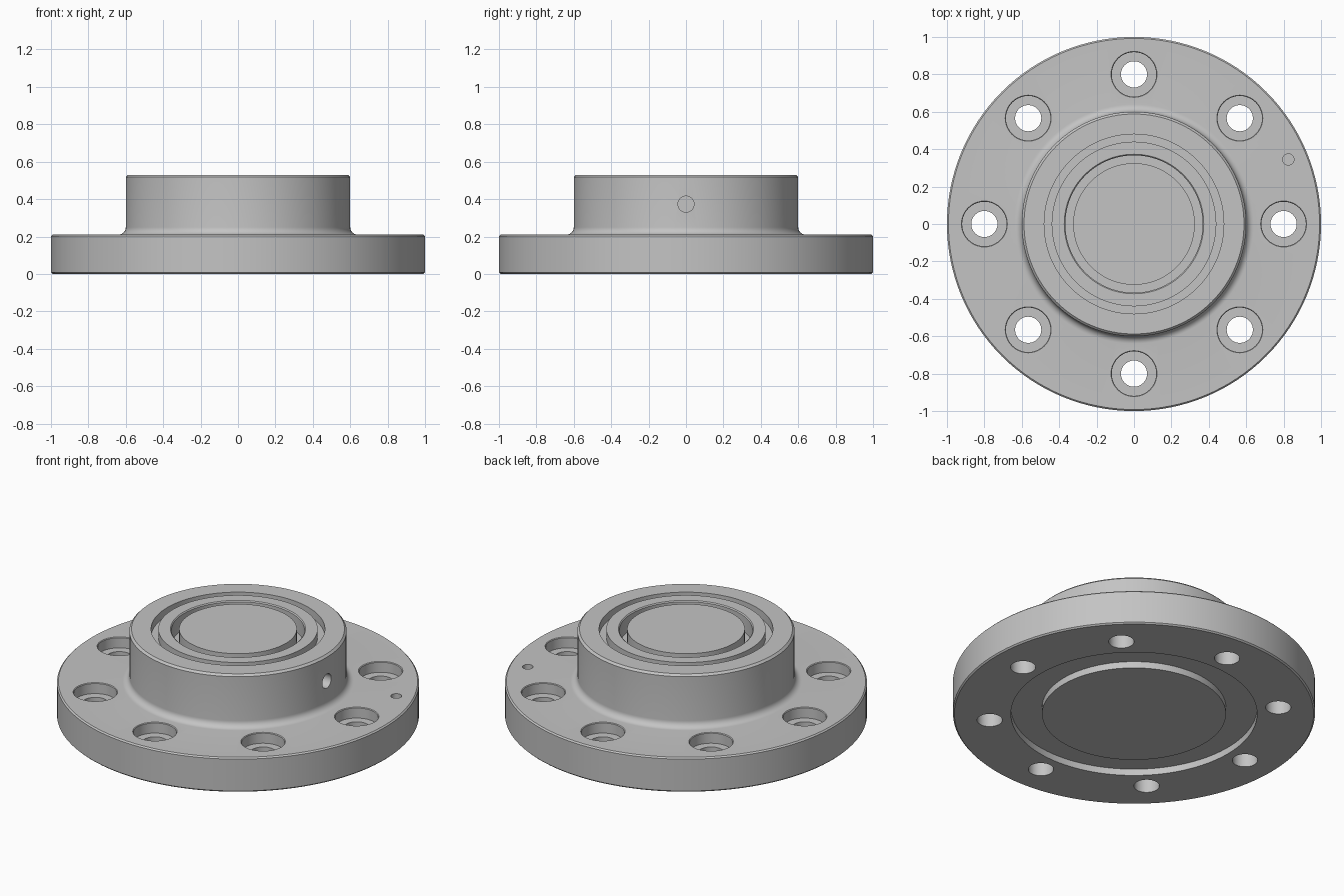
import bpy
import bmesh
from math import cos, sin, pi, radians
from mathutils import Matrix, Vector

if "Cube" in bpy.data.objects:
    bpy.data.objects.remove(bpy.data.objects["Cube"], do_unlink=True)

steel = bpy.data.materials.new("plain_steel_grey")
steel.use_nodes = True
grey = (0.55, 0.55, 0.55, 1)
steel.diffuse_color = grey
steel.node_tree.nodes["Principled BSDF"].inputs["Base Color"].default_value = grey


def lathe(name, profile, steps=128):
    """Revolve (radius, height) points, running axis to axis, around z."""
    bm = bmesh.new()
    verts = [bm.verts.new((r, 0, z)) for r, z in profile]
    edges = [bm.edges.new(pair) for pair in zip(verts, verts[1:])]
    bmesh.ops.spin(bm, geom=verts + edges, cent=(0, 0, 0), axis=(0, 0, 1),
                   angle=2 * pi, steps=steps)
    bmesh.ops.remove_doubles(bm, verts=bm.verts, dist=0.0005)
    bmesh.ops.recalc_face_normals(bm, faces=bm.faces)
    mesh = bpy.data.meshes.new(name)
    bm.to_mesh(mesh)
    bm.free()
    obj = bpy.data.objects.new(name, mesh)
    bpy.context.collection.objects.link(obj)
    mesh.materials.append(steel)
    return obj


def cut(body, profile, matrix):
    """Subtract a small turned cutter, then discard it."""
    cutter = lathe("hole_cutter", profile, 40)
    cutter.hide_render = True
    cutter.matrix_world = matrix
    mod = body.modifiers.new("hole", "BOOLEAN")
    mod.operation = "DIFFERENCE"
    mod.solver = "EXACT"
    mod.object = cutter
    bpy.ops.object.modifier_apply(modifier=mod.name)
    bpy.data.objects.remove(cutter, do_unlink=True)


# Main dimensions
flange_top, hub_top, hub_r = 0.21, 0.53, 0.6
bevel, fillet = 0.008, 0.04

# Underside with its ring recess, then the flange rim
profile = [(0, 0), (0.508, 0), (0.508, 0.04), (0.68, 0.04), (0.68, 0),
           (1 - bevel, 0), (1, bevel), (1, flange_top - bevel),
           (1 - bevel, flange_top)]

# Rounded foot of the hub
for i in range(9):
    a = radians(90 * i / 8)
    profile.append((hub_r + fillet * (1 - sin(a)),
                    flange_top + fillet * (1 - cos(a))))

# Hub wall, seal groove, inner ring gap and centre boss
profile += [(hub_r, hub_top - 0.012), (hub_r - 0.012, hub_top)]
profile += [(0.48, hub_top), (0.48, hub_top - 0.05),
            (0.44, hub_top - 0.05), (0.44, hub_top),
            (0.373, hub_top), (0.367, hub_top - 0.006),
            (0.367, hub_top - 0.1), (0.325, hub_top - 0.1),
            (0.325, hub_top), (0, hub_top)]
flange = lathe("flanged_hub", profile)
bpy.ops.object.select_all(action="DESELECT")
bpy.context.view_layer.objects.active = flange
flange.select_set(True)

# Counterbored bolt holes
seat = flange_top - 0.065
bolt = [(0, -0.1), (0.07, -0.1), (0.07, seat), (0.119, seat),
        (0.119, flange_top - 0.004), (0.127, flange_top + 0.004),
        (0.127, 0.3), (0, 0.3)]
for i in range(8):
    a = i * pi / 4
    cut(flange, bolt, Matrix.Translation((0.8 * cos(a), 0.8 * sin(a), 0)))

# Blind locating hole in the flange
pin = [(0, -0.06), (0.03, -0.06), (0.03, 0.05), (0, 0.05)]
cut(flange, pin, Matrix.Translation((0.825, 0.345, flange_top)))

# Radial port in the hub's left side
port = [(0, -0.1), (0.043, -0.1), (0.043, 0.1), (0, 0.1)]
cut(flange, port, Matrix.Translation(Vector((hub_r, 0, 0.373)))
    @ Matrix.Rotation(pi / 2, 4, "Y"))

bpy.ops.object.shade_smooth_by_angle(angle=radians(30))
